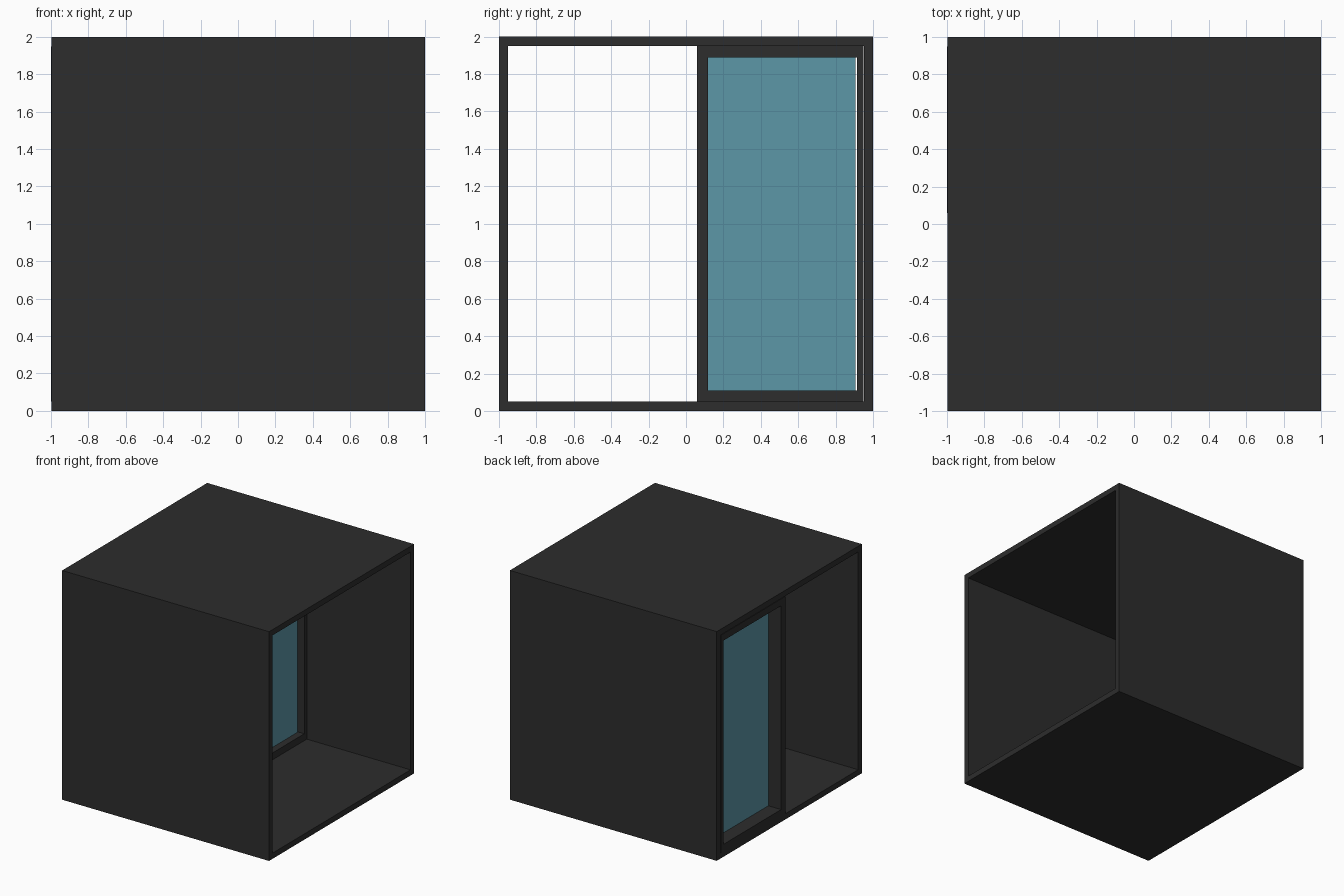
import bpy, bmesh

if "Cube" in bpy.data.objects:
    bpy.data.objects.remove(bpy.data.objects["Cube"])


def material(name, rgb):
    m = bpy.data.materials.new(name)
    m.diffuse_color = (*rgb, 1)
    m.use_nodes = True
    m.node_tree.nodes["Principled BSDF"].inputs["Base Color"].default_value = m.diffuse_color
    return m


charcoal = material("charcoal frame", (0.026, 0.026, 0.026))
blue = material("blue glass", (0.107, 0.31, 0.39))


def finish(name, bm, mat):
    bmesh.ops.recalc_face_normals(bm, faces=bm.faces)
    me = bpy.data.meshes.new(name)
    bm.to_mesh(me)
    bm.free()
    me.materials.append(mat)
    ob = bpy.data.objects.new(name, me)
    bpy.context.collection.objects.link(ob)
    return ob


def rect(bm, x, y0, y1, z0, z1):
    return [bm.verts.new((x, y, z)) for y, z in
            ((y0, z0), (y1, z0), (y1, z1), (y0, z1))]


def ring(name, x0, x1, outer, inner, mat):
    """Rectangular frame running along x; outer and inner are (y0, y1, z0, z1)."""
    bm = bmesh.new()
    loops = [rect(bm, x0, *outer), rect(bm, x1, *outer),
             rect(bm, x1, *inner), rect(bm, x0, *inner)]
    for k in range(4):
        a, b = loops[k], loops[(k + 1) % 4]
        for i in range(4):
            j = (i + 1) % 4
            bm.faces.new((a[i], a[j], b[j], b[i]))
    return finish(name, bm, mat)


def box(name, x0, x1, y0, y1, z0, z1, mat):
    bm = bmesh.new()
    bmesh.ops.create_cube(bm, size=1)
    for v in bm.verts:
        v.co = (x1 if v.co.x > 0 else x0,
                y1 if v.co.y > 0 else y0,
                z1 if v.co.z > 0 else z0)
    return finish(name, bm, mat)


# Outer frame, open on both x sides
ring("outer_frame", -0.997, 1.0, (-1, 1, 0, 2), (-0.95, 0.95, 0.05, 1.95), charcoal)

# Sliding sash filling half the depth and about half the width
ring("sliding_sash", -1.0, 0.0, (0.058, 0.949, 0.051, 1.949),
     (0.117, 0.914, 0.111, 1.889), charcoal)

# Thick pane, leaving a narrow slit at the jamb side
box("glass_pane", -0.876, -0.06, 0.117, 0.904, 0.111, 1.889, blue)
